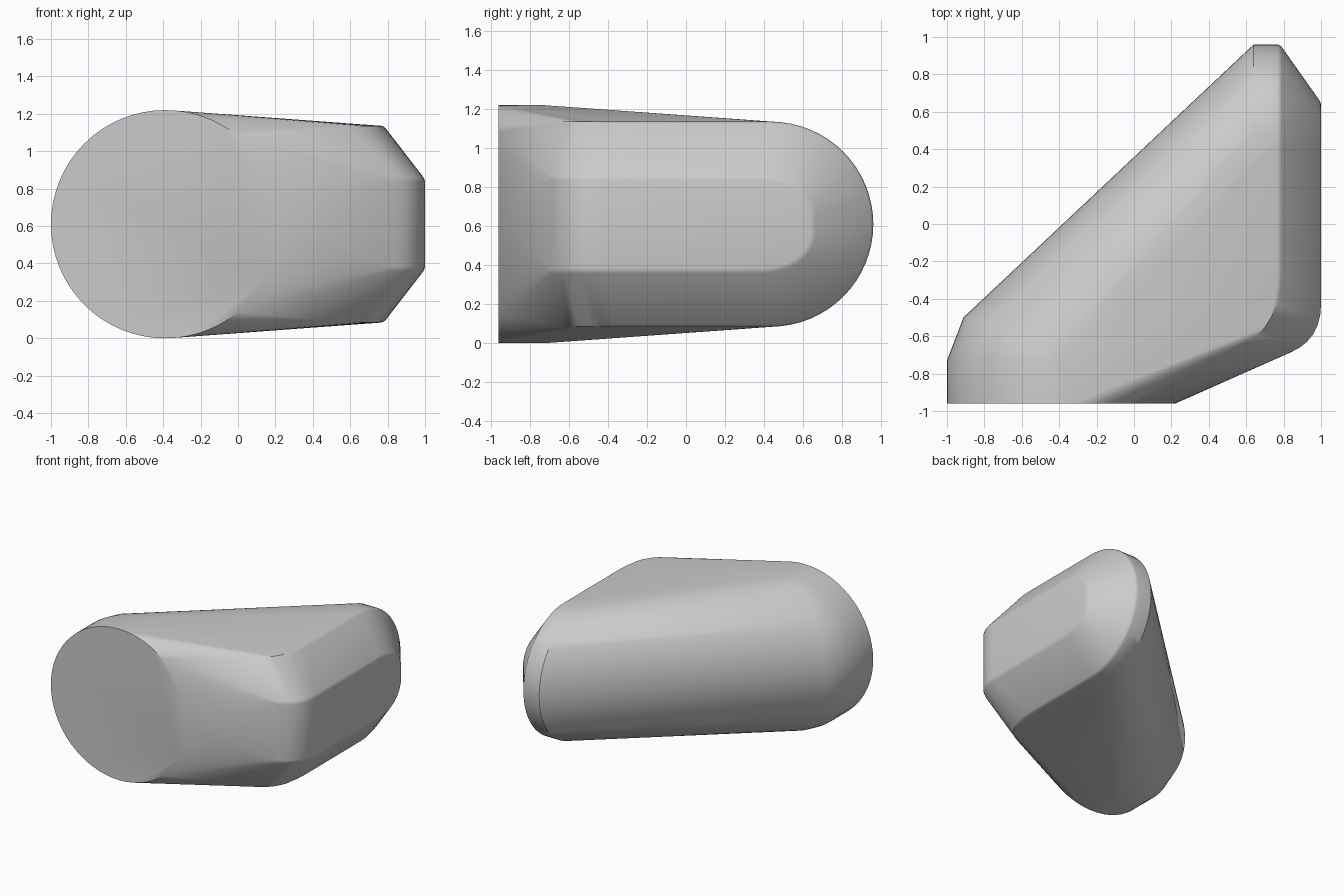
import bpy
import bmesh
import math
from mathutils import Vector

cube = bpy.data.objects.get("Cube")
if cube:
    bpy.data.objects.remove(cube, do_unlink=True)

MID = 0.61     # height of the horizontal symmetry plane


def arc(start, end, steps):
    return [math.radians(start + (end - start) * i / steps) for i in range(steps + 1)]


def bend(a, b, c, steps=6):
    """Points along a rounded corner from a to c, pulled towards b."""
    a, b, c = Vector(a), Vector(b), Vector(c)
    return [a.lerp(b, i / steps).lerp(b.lerp(c, i / steps), i / steps)
            for i in range(steps + 1)]


points = []

# Round front end and its short straight collar
for t in arc(0, 360, 64):
    points.append((-0.39 + 0.61 * math.cos(t), -0.96, MID + 0.61 * math.sin(t)))
for t in arc(90, 270, 32):
    points.append((-0.39 + 0.61 * math.cos(t), -0.73, MID + 0.61 * math.sin(t)))
    # Turned ring where the body bends towards the back
    reach = 0.57 * math.cos(t)
    points.append((-0.39 + 0.915 * reach, -0.73 - 0.405 * reach,
                   MID + 0.605 * math.sin(t)))

# Half-round back end
for x in (0.64, 0.78):
    for t in arc(-90, 90, 32):
        points.append((x, 0.435 + 0.525 * math.cos(t), MID + 0.525 * math.sin(t)))

# Rounded front corners and the flat side panel, mirrored top to bottom
for side in (-1, 1):
    for x, y in bend((0.78, -0.25), (0.78, -0.55), (0.6, -0.63)):
        points.append((x, y, MID + side * 0.525))
    for x, y in bend((1, -0.43), (1, -0.62), (0.83, -0.69)):
        points.append((x, y, MID + side * 0.24))
    for y, h in bend((0.4, 0.24), (0.62, 0.22), (0.65, 0.07)):
        points.append((1, y, MID + side * h))

# Wrap one tight skin around the profiles
bm = bmesh.new()
for p in points:
    bm.verts.new(p)
bmesh.ops.remove_doubles(bm, verts=bm.verts, dist=0.0005)
bmesh.ops.convex_hull(bm, input=bm.verts)
bmesh.ops.delete(bm, geom=[v for v in bm.verts if not v.link_faces], context='VERTS')
bmesh.ops.dissolve_limit(bm, angle_limit=math.radians(0.8), verts=bm.verts,
                         edges=bm.edges)
bmesh.ops.recalc_face_normals(bm, faces=bm.faces)

# Soften the rims around the side panel
rims = [e for e in bm.edges if len(e.link_faces) == 2
        and e.calc_face_angle() > math.radians(25)
        and min(v.co.x for v in e.verts) > 0.75]
bmesh.ops.bevel(bm, geom=rims, offset=0.015, offset_type='OFFSET', segments=2,
                profile=0.5, affect='EDGES', clamp_overlap=True)

mesh = bpy.data.meshes.new("angled_body")
bm.to_mesh(mesh)
bm.free()
body = bpy.data.objects.new("angled_body", mesh)
bpy.context.collection.objects.link(body)

# Plain grey finish
grey = bpy.data.materials.new("plain_grey")
grey.use_nodes = True
colour = (0.6, 0.6, 0.6, 1)
grey.diffuse_color = colour
grey.node_tree.nodes["Principled BSDF"].inputs["Base Color"].default_value = colour
mesh.materials.append(grey)

bpy.ops.object.select_all(action='DESELECT')
body.select_set(True)
bpy.context.view_layer.objects.active = body
bpy.ops.object.shade_smooth_by_angle(angle=math.radians(35))
